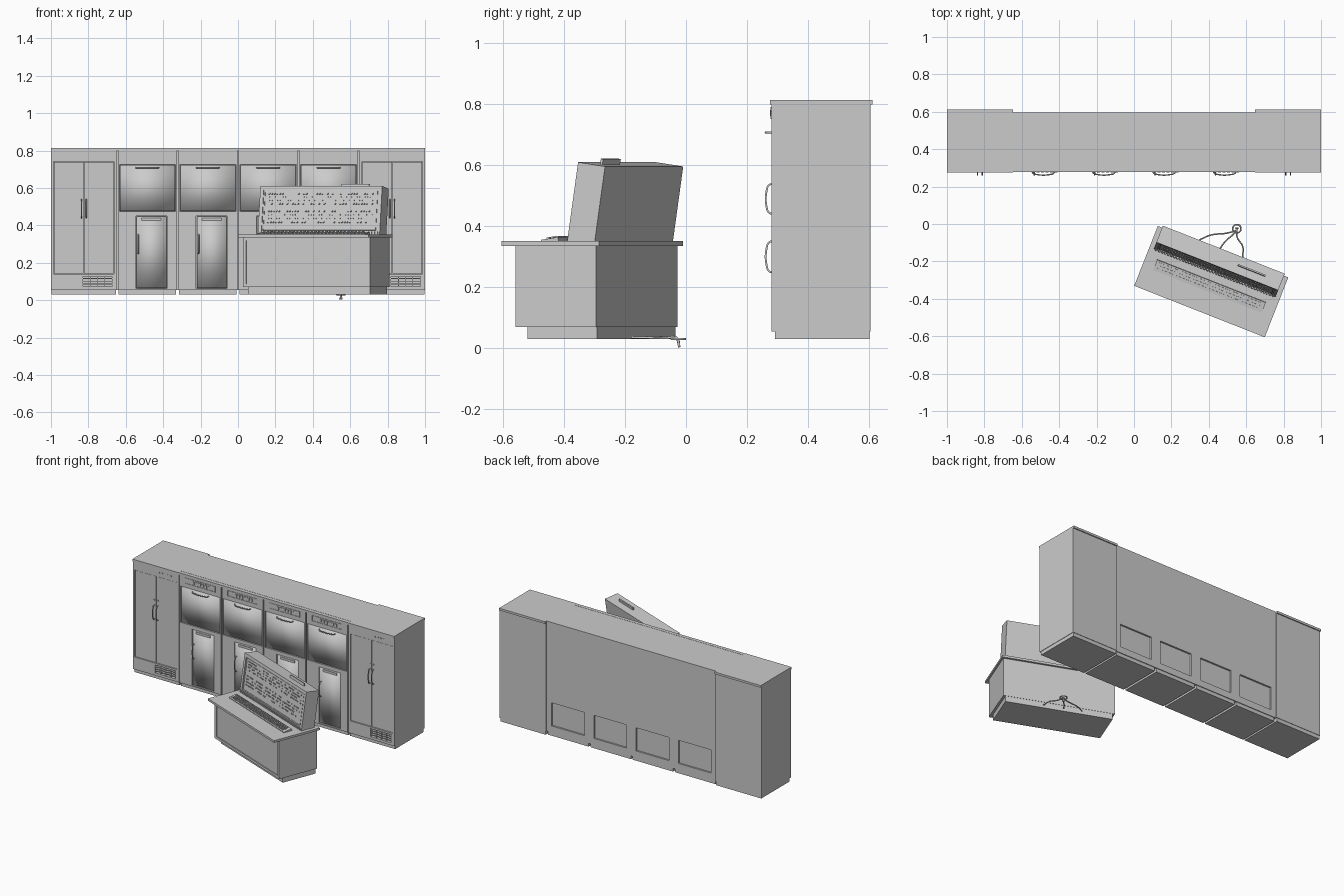
import bpy, bmesh, math, random
from mathutils import Matrix, Vector

if "Cube" in bpy.data.objects:
    bpy.data.objects.remove(bpy.data.objects["Cube"])

random.seed(4)


def boxes(name, items, mat=Matrix.Identity(4), smooth=False):
    """One object made of axis-aligned boxes (x0, x1, y0, y1, z0, z1)."""
    bm = bmesh.new()
    for x0, x1, y0, y1, z0, z1 in items:
        m = Matrix.Translation(((x0 + x1) / 2, (y0 + y1) / 2, (z0 + z1) / 2))
        s = Matrix.Diagonal((x1 - x0, y1 - y0, z1 - z0, 1))
        bmesh.ops.create_cube(bm, size=1, matrix=mat @ m @ s)
    for f in bm.faces:
        f.smooth = smooth
    me = bpy.data.meshes.new(name)
    bm.to_mesh(me)
    bm.free()
    ob = bpy.data.objects.new(name, me)
    bpy.context.collection.objects.link(ob)
    return ob


def tube(name, pts, r, cyclic=False):
    """Round tube along a smooth path, converted to a mesh."""
    cu = bpy.data.curves.new(name, 'CURVE')
    cu.dimensions = '3D'
    cu.bevel_depth = r
    cu.bevel_resolution = 1
    cu.resolution_u = 5
    cu.use_fill_caps = True
    sp = cu.splines.new('BEZIER')
    sp.bezier_points.add(len(pts) - 1)
    for p, co in zip(sp.bezier_points, pts):
        p.co = co
        p.handle_left_type = p.handle_right_type = 'AUTO'
    sp.use_cyclic_u = cyclic
    ob = bpy.data.objects.new(name, cu)
    bpy.context.collection.objects.link(ob)
    bpy.ops.object.select_all(action='DESELECT')
    ob.select_set(True)
    bpy.context.view_layer.objects.active = ob
    bpy.ops.object.convert(target='MESH')
    return ob


def handle(name, x, z, half, vertical=True):
    """Bowed pull handle on a cabinet front."""
    d = Vector((0, 0, half)) if vertical else Vector((half, 0, 0))
    path = [(-1, .288), (-.9, .272), (-.5, .264), (.5, .264), (.9, .272), (1, .288)]
    tube(name, [Vector((x, y, z)) + d * t for t, y in path], .0035)


def rim(x0, x1, y0, y1, z0, z1, w):
    """Four boxes framing a rectangle from the inside."""
    return [(x0, x0 + w, y0, y1, z0, z1), (x1 - w, x1, y0, y1, z0, z1),
            (x0 + w, x1 - w, y0, y1, z0, z0 + w), (x0 + w, x1 - w, y0, y1, z1 - w, z1)]


# Tall double-door end cabinets
for side, x in (("left", -1.0), ("right", .648)):
    w = .352
    boxes(side + "_cabinet_body", [(x, x + w, .30, .605, .055, .80)])
    boxes(side + "_cabinet_cap", [(x, x + w, .276, .612, .80, .815)])
    boxes(side + "_cabinet_plinth", [(x + .003, x + w - .003, .292, .602, .03, .055)])
    # front frame around the doors, with an opening for the grille
    g0, g1 = x + .17, x + .327
    boxes(side + "_cabinet_frame", [
        (x, x + .014, .28, .30, .055, .80), (x + w - .014, x + w, .28, .30, .055, .80),
        (x + .014, x + w - .014, .28, .30, .742, .80),
        (x + .014, x + w - .014, .28, .30, .132, .14),
        (x + .014, x + w - .014, .28, .30, .055, .073),
        (x + .014, g0, .28, .30, .073, .132), (g1, x + w - .014, .28, .30, .073, .132)])
    mid = x + w / 2
    boxes(side + "_cabinet_doors", [(x + .017, mid - .0015, .284, .30, .143, .739),
                                    (mid + .0015, x + w - .017, .284, .30, .143, .739)])
    boxes(side + "_cabinet_grille",
          [(g0, g1, .281, .297, .085 + i * .014, .0895 + i * .014) for i in range(4)] +
          [(g0 + i * .0385, g0 + .003 + i * .0385, .283, .30, .073, .132) for i in range(1, 4)])
    boxes(side + "_cabinet_indicators",
          [(x + .2 + i * .022, x + .207 + i * .022, .277, .281, .77, .777) for i in range(5)])
    for dx in (-.013, .013):
        handle(side + "_cabinet_handle", mid + dx, .49, .05)
        boxes(side + "_cabinet_lock", [(mid + dx - .004, mid + dx + .004, .28, .285, .57, .578)])

# Middle bank: shared core with recessed service openings in the back
boxes("bank_core", [(-.648, .648, .30, .585, .055, .80)])
boxes("bank_cap", [(-.648, .648, .278, .303, .80, .815), (-.648, .648, .305, .597, .80, .815),
                   (-.648, .648, .303, .305, .80, .812)])
centres = [(-1.5 + i) * .323 for i in range(4)]
skin = [(-.648, .648, .585, .597, .055, .10), (-.648, .648, .585, .597, .26, .80)]
edges = [-.648] + [c + s * .125 for c in centres for s in (-1, 1)] + [.648]
skin += [(edges[i], edges[i + 1], .585, .597, .10, .26) for i in range(0, 10, 2)]
boxes("bank_back_panel", skin)

for i, c in enumerate(centres):
    n = "unit_%d_" % (i + 1)
    l, r = c - .158, c + .158
    d0, d1 = c - .062, c + .104
    boxes(n + "plinth", [(l + .004, r - .004, .292, .592, .03, .055)])
    # front frame with openings for screen and lower door
    boxes(n + "front_frame", [
        (l, l + .008, .28, .30, .055, .80), (r - .008, r, .28, .30, .055, .80),
        (l + .008, r - .008, .28, .30, .725, .80), (l + .008, r - .008, .28, .30, .45, .474),
        (l + .008, d0, .28, .30, .055, .45), (d1, r - .008, .28, .30, .055, .45),
        (d0, d1, .28, .30, .055, .063)])
    boxes(n + "upper_panel", [(l + .011, r - .011, .284, .302, .477, .722)], smooth=True)
    boxes(n + "lower_door", [(d0 + .003, d1 - .003, .284, .302, .066, .447)], smooth=True)
    boxes(n + "door_top_plate", [(d0 + .03, d1 - .03, .28, .285, .425, .44)])
    handle(n + "upper_handle", c, .708, .062, False)
    handle(n + "lower_handle", d0 + .013, .30, .052)
    # strip of indicators and switches
    boxes(n + "control_strip", rim(c - .115, c + .115, .277, .281, .752, .792, .003) +
          [(c - .06 + k * .024, c - .044 + k * .024, .276, .281, .762, .782) for k in range(6)])

# Angled operator console
M = Matrix.Translation((.413, -.308, 0)) @ Matrix.Rotation(math.radians(-21.5), 4, 'Z')
boxes("console_desktop", [(-.375, .375, -.172, .172, .336, .351)], M)
boxes("console_body", [(-.365, .365, -.122, .158, .07, .336)], M)
boxes("console_front_frame", rim(-.365, .365, -.127, -.122, .07, .336, .018), M)
boxes("console_plinth", [(-.35, .35, -.09, .156, .03, .07)], M)

# Leaning display hood
H = M @ Matrix.Translation((0, .05, .35)) @ Matrix.Rotation(math.radians(-8.4), 4, 'X')
boxes("hood_shell", [(-.35, .35, .005, .096, 0, .263)], H)
boxes("hood_front_rim", rim(-.35, .35, 0, .005, 0, .263, .02), H)
boxes("hood_inner_rim", rim(-.325, .325, .002, .005, .025, .24, .004), H)
boxes("hood_top_slot", [(.1, .258, .042, .05, .26, .281)], H)
lights = []
for z in (.065, .085, .105, .125, .165, .183, .201, .219):
    for k in range(40):
        if random.random() < .7 and k not in (12, 26):
            u = -.30 + k * .0152
            lights.append((u, u + .007, 0, .006, z, z + .006))
boxes("hood_indicator_lights", lights, H)
boxes("hood_base_slats", [(-.34 + k * .0172, -.33 + k * .0172, -.006, .003, .004, .016)
                          for k in range(40)], H)

# Keyboard wedge with rows of keys
K = M @ Matrix.Translation((0, -.026, .352)) @ Matrix.Rotation(math.radians(8), 4, 'X')
boxes("keyboard_base", [(-.312, .312, -.03, .03, -.006, .008)], K)
keys = []
for row in range(3):
    for k in range(28):
        u = -.295 + k * .021 + (row % 2) * .006
        v = -.021 + row * .016
        keys.append((u, u + .013, v, v + .010, .006, .014))
boxes("keyboard_keys", keys, K)

# Cables gathered behind the console and dropping through a floor ring
for i, (x, y) in enumerate(((.35, -.085), (.46, -.13), (.58, -.18))):
    p, q = Vector((x, y, .036)), Vector((.55, -.03, .032))
    s = Vector((.012 * (i - 1), .006, 0))
    tube("cable_%d" % (i + 1), [p, p.lerp(q, .35) + s, p.lerp(q, .75) - s * .5, q,
                                Vector((.55 + .006 * (i - 1), -.022, .004))], .004)
ring = [(.55 + .022 * math.cos(a * math.pi / 4), -.025 + .022 * math.sin(a * math.pi / 4), .03)
        for a in range(8)]
tube("cable_ring", ring, .004, True)
